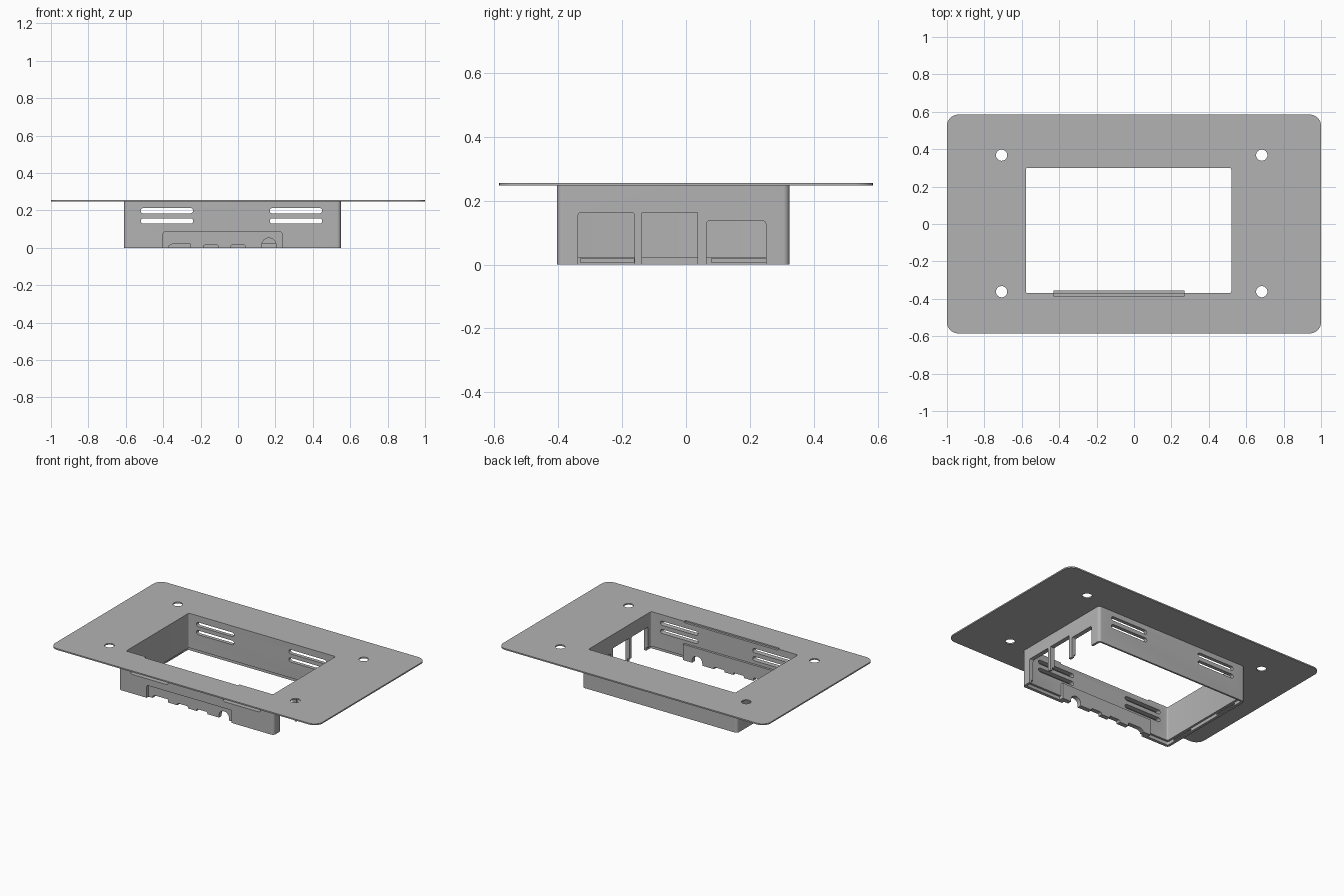
import bpy, bmesh, math

old = bpy.data.objects.get("Cube")
if old:
    bpy.data.objects.remove(old, do_unlink=True)

grey = bpy.data.materials.new("plain_grey")
grey.use_nodes = True
colour = (0.45, 0.45, 0.45, 1)
grey.diffuse_color = colour
grey.node_tree.nodes["Principled BSDF"].inputs["Base Color"].default_value = colour


def rounded(u0, u1, v0, v1, r=0.0, steps=8):
    """Outline of a rectangle with rounded corners."""
    if r == 0:
        return [(u0, v0), (u1, v0), (u1, v1), (u0, v1)]
    corners = [(u1 - r, v1 - r), (u0 + r, v1 - r), (u0 + r, v0 + r), (u1 - r, v0 + r)]
    pts = []
    for i, (cu, cv) in enumerate(corners):
        for k in range(steps + 1):
            a = math.pi / 2 * (i + k / steps)
            pts.append((cu + r * math.cos(a), cv + r * math.sin(a)))
    return pts


def prism(name, outline, axis, lo, hi):
    """Extrude an outline along an axis between two positions."""
    place = {"x": lambda u, v, w: (w, u, v),
             "y": lambda u, v, w: (u, w, v),
             "z": lambda u, v, w: (u, v, w)}[axis]
    bm = bmesh.new()
    a = [bm.verts.new(place(u, v, lo)) for u, v in outline]
    b = [bm.verts.new(place(u, v, hi)) for u, v in outline]
    n = len(outline)
    bm.faces.new(a)
    bm.faces.new(b[::-1])
    for i in range(n):
        bm.faces.new((a[i], b[i], b[(i + 1) % n], a[(i + 1) % n]))
    bmesh.ops.recalc_face_normals(bm, faces=bm.faces)
    me = bpy.data.meshes.new(name)
    bm.to_mesh(me)
    bm.free()
    me.materials.append(grey)
    ob = bpy.data.objects.new(name, me)
    bpy.context.collection.objects.link(ob)
    return ob


def combine(target, tool, operation="DIFFERENCE"):
    """Apply a boolean and discard the tool."""
    tool.hide_render = True
    mod = target.modifiers.new("combine", "BOOLEAN")
    mod.operation, mod.object, mod.solver = operation, tool, "EXACT"
    bpy.context.view_layer.objects.active = target
    bpy.ops.object.modifier_apply(modifier=mod.name)
    bpy.data.objects.remove(tool, do_unlink=True)


def cut(target, outline, axis, lo, hi):
    combine(target, prism("cutter", outline, axis, lo, hi))


PLATE_LOW, PLATE_TOP = 0.247, 0.256
opening = (-0.578, 0.52, -0.37, 0.30)

# Faceplate with display opening, screw holes and panel clearance
plate = prism("faceplate", rounded(-1, 1, -0.585, 0.585, 0.06), "z", PLATE_LOW, PLATE_TOP)
cut(plate, rounded(*opening, 0.01, 4), "z", 0.1, 0.4)
cut(plate, rounded(-0.43, 0.27, -0.385, -0.355), "z", 0.1, 0.4)
for x in (-0.708, 0.683):
    for y in (-0.362, 0.368):
        cut(plate, rounded(x - 0.03, x + 0.03, y - 0.03, y + 0.03, 0.0299), "z", 0.1, 0.4)

# Open box of walls below the plate
walls = prism("wall_box", rounded(-0.61, 0.55, -0.404, 0.324, 0.02), "z", 0, PLATE_LOW)
cut(walls, rounded(*opening, 0.01, 4), "z", -0.1, 0.4)

# Shallow rebate around the inside of the bottom rim
cut(walls, rounded(-0.592, 0.534, -0.384, 0.312, 0.01, 4), "z", -0.1, 0.022)

# Ventilation slots through the front and back walls
for x in (-0.38, 0.31):
    for z in (0.198, 0.143):
        cut(walls, rounded(x - 0.14, x + 0.14, z - 0.014, z + 0.014, 0.0135), "y", -0.6, 0.6)

# Connector bays in the side wall, open at the bottom
for y0, y1, top, r in ((-0.338, -0.161, 0.163, 0.01),
                       (-0.138, 0.036, 0.163, 0),
                       (0.064, 0.25, 0.137, 0.01)):
    cut(walls, rounded(y0, y1, -0.1, top, r, 4), "x", 0.4, 0.7)

# Blind grooves in the opposite wall
for y0, y1 in ((-0.33, -0.162), (0.08, 0.25)):
    cut(walls, rounded(y0, y1, 0.007, 0.019), "x", -0.603, -0.5)

# Recessed port panel, stepped inward from the front wall
cut(walls, rounded(-0.40, 0.235, -0.1, 0.085, 0.01, 4), "y", -0.6, -0.3)
panel = prism("port_panel", rounded(-0.43, 0.27, 0, 0.107), "y", -0.385, -0.355)
combine(walls, panel, "UNION")

# Port openings: one tapered, two small, one round-topped
cut(walls, [(-0.37, -0.05), (-0.37, 0.01), (-0.35, 0.021), (-0.255, 0.021), (-0.255, -0.05)],
    "y", -0.5, -0.3)
for x in (-0.145, 0.0):
    cut(walls, rounded(x - 0.04, x + 0.04, -0.05, 0.014, 0.008, 4), "y", -0.5, -0.3)
cut(walls, rounded(0.127, 0.203, -0.1, 0.052, 0.0375), "y", -0.5, -0.3)

# Smooth the rounded corners only
for ob in (plate, walls):
    bpy.ops.object.select_all(action="DESELECT")
    ob.select_set(True)
    bpy.context.view_layer.objects.active = ob
    bpy.ops.object.shade_smooth_by_angle(angle=math.radians(30))
